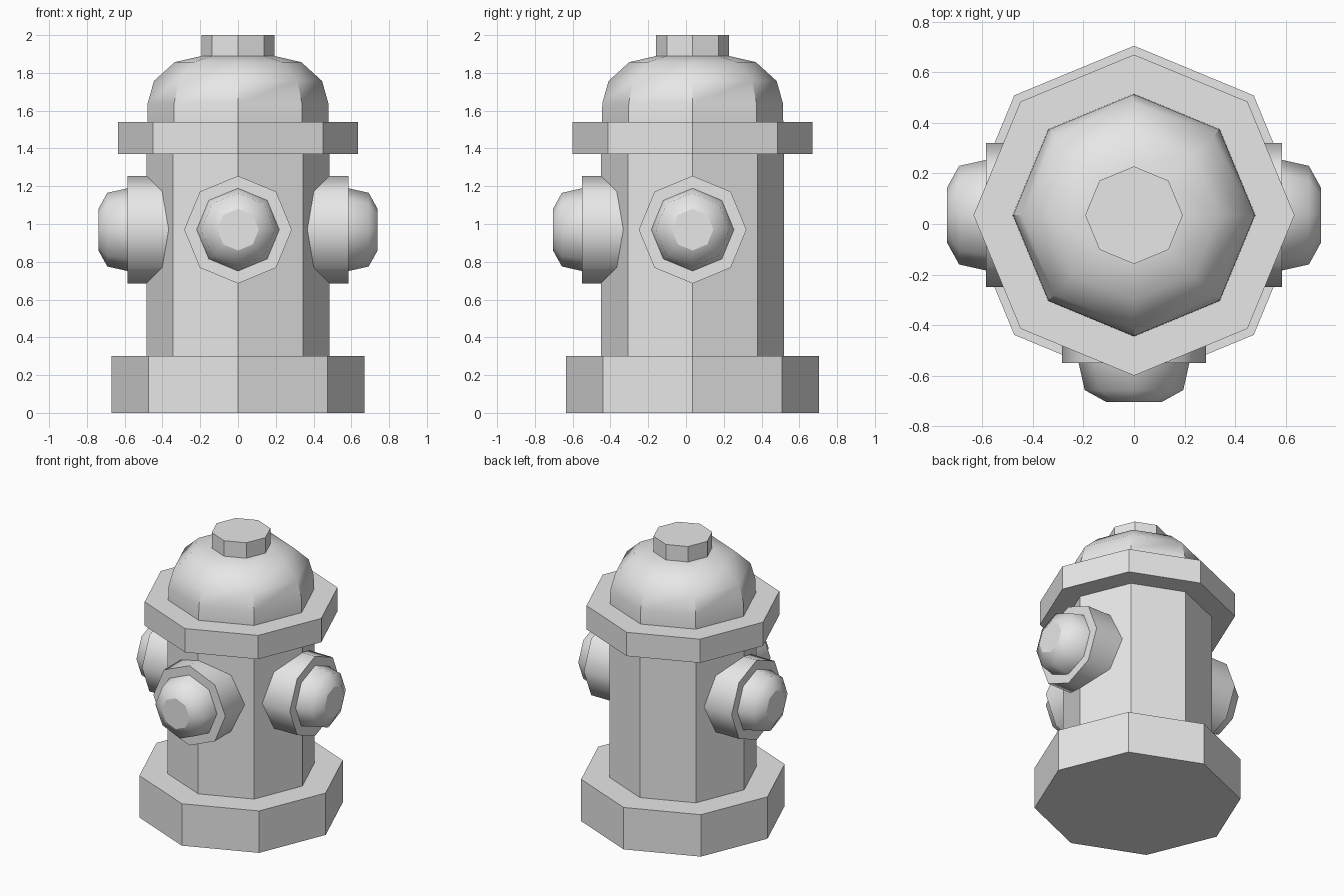
import bpy
import bmesh
from math import cos, sin, pi, radians
from mathutils import Matrix

SIDES = 8
CENTRE_Y = 0.035
OUTLET_Z = 0.97

cube = bpy.data.objects.get("Cube")
if cube:
    bpy.data.objects.remove(cube, do_unlink=True)

grey = bpy.data.materials.new("light_grey")
grey.use_nodes = True
colour = (0.8, 0.8, 0.8, 1)
grey.diffuse_color = colour
grey.node_tree.nodes["Principled BSDF"].inputs["Base Color"].default_value = colour


def lathe(name, profile, matrix, smooth_sides=False):
    """Octagonal solid from (radius, height) rings, capped at both ends."""
    bm = bmesh.new()
    rings = []
    for r, z in profile:
        angles = [2 * pi * i / SIDES for i in range(SIDES)]
        rings.append([bm.verts.new((r * cos(a), r * sin(a), z)) for a in angles])
    for low, high in zip(rings, rings[1:]):
        for i in range(SIDES):
            j = (i + 1) % SIDES
            face = bm.faces.new((low[i], low[j], high[j], high[i]))
            face.smooth = smooth_sides
    bm.faces.new(rings[0][::-1])
    bm.faces.new(rings[-1])
    bm.transform(matrix)
    mesh = bpy.data.meshes.new(name)
    bm.to_mesh(mesh)
    bm.free()
    mesh.materials.append(grey)
    obj = bpy.data.objects.new(name, mesh)
    bpy.context.collection.objects.link(obj)
    return obj


# Upright parts
upright = Matrix.Translation((0, CENTRE_Y, 0))
lathe("base", [(0.67, 0), (0.67, 0.3)], upright)
lathe("barrel", [(0.485, 0.3), (0.485, 1.37)], upright)
lathe("collar", [(0.635, 1.37), (0.635, 1.54)], upright)
lathe("top_nut", [(0.193, 1.88), (0.193, 2)], upright)

# Domed bonnet: soft up its curve, creased at the lower corners
dome = lathe("bonnet", [(0.48, 1.54), (0.478, 1.64), (0.445, 1.757),
                        (0.335, 1.857), (0.19, 1.89)], upright)
bpy.ops.object.select_all(action="DESELECT")
dome.select_set(True)
bpy.context.view_layer.objects.active = dome
bpy.ops.object.shade_smooth_by_angle(angle=radians(35))

# Three outlets, each a wide flange with a rounded cap
for side, turn in (("left", 90), ("right", -90), ("front", 0)):
    place = (Matrix.Translation((0, CENTRE_Y, OUTLET_Z))
             @ Matrix.Rotation(radians(turn), 4, "Z")
             @ Matrix.Rotation(radians(90), 4, "X"))
    lathe(side + "_outlet_flange", [(0.285, 0.3), (0.285, 0.585)], place, True)
    lathe(side + "_outlet_cap", [(0.22, 0.58), (0.195, 0.692), (0.11, 0.739)],
          place, True)
